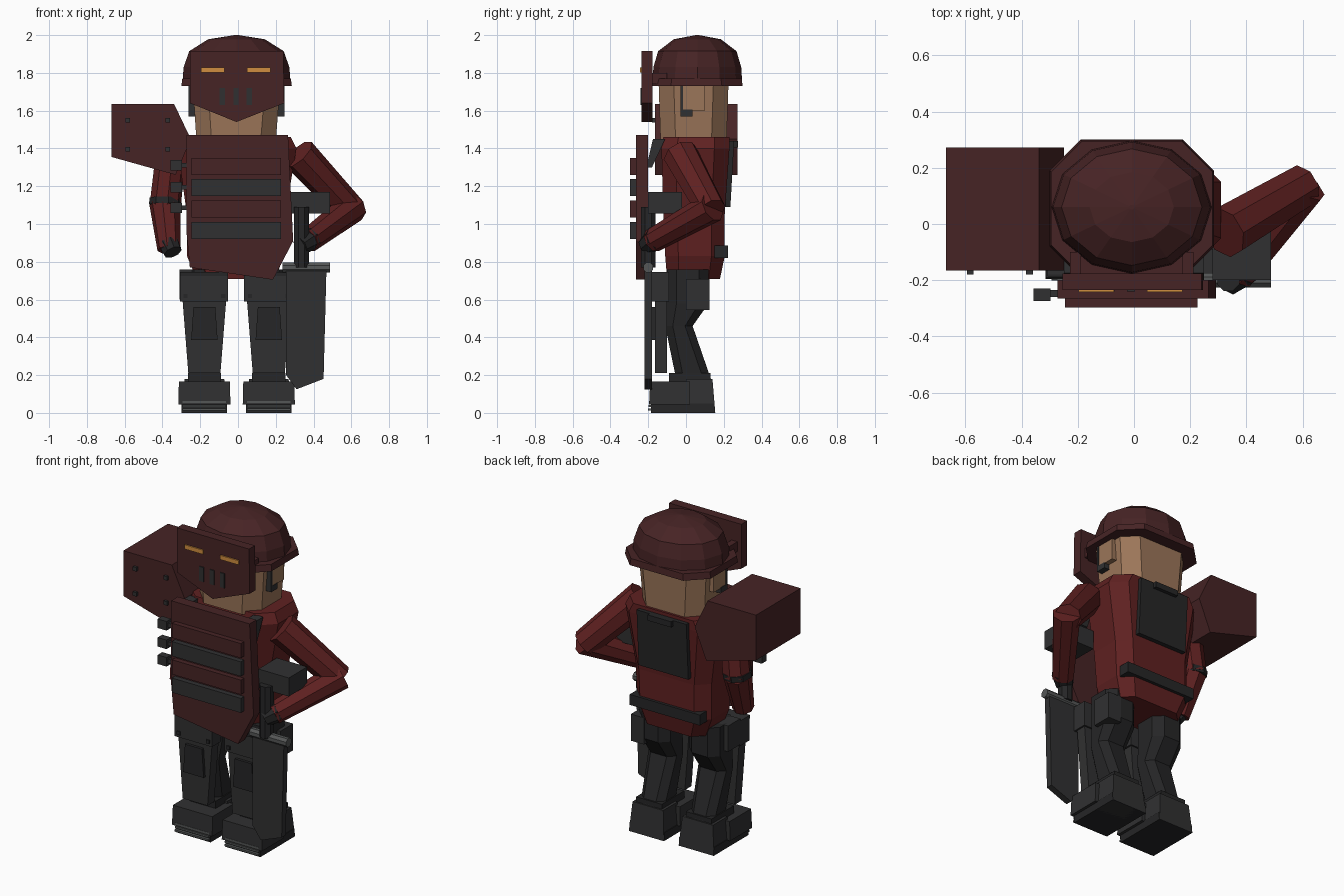
import bpy, bmesh
from math import cos, sin, pi
from mathutils import Vector

cube = bpy.data.objects.get("Cube")
if cube:
    bpy.data.objects.remove(cube)


def material(name, r, g, b):
    m = bpy.data.materials.new(name)
    m.use_nodes = True
    m.diffuse_color = (r, g, b, 1)
    m.node_tree.nodes["Principled BSDF"].inputs["Base Color"].default_value = (r, g, b, 1)
    return m


ARMOUR = material("maroon armour", .062, .017, .018)
CLOTH = material("red cloth", .115, .015, .015)
SKIN = material("tan skin", .33, .18, .1)
AMBER = material("amber glow", .63, .27, .05)
DARK = material("charcoal gear", .03, .03, .031)
BLACK = material("black trousers", .019, .019, .02)
GREY = material("grey metal", .09, .095, .095)


def finish(name, bm, mat):
    bmesh.ops.recalc_face_normals(bm, faces=bm.faces)
    mesh = bpy.data.meshes.new(name)
    bm.to_mesh(mesh)
    bm.free()
    mesh.materials.append(mat)
    ob = bpy.data.objects.new(name, mesh)
    bpy.context.collection.objects.link(ob)
    return ob


def loft(name, rings, mat):
    """Skin a stack of equal-length point rings and cap both ends."""
    bm = bmesh.new()
    loops = [[bm.verts.new(p) for p in ring] for ring in rings]
    n = len(loops[0])
    for a, b in zip(loops, loops[1:]):
        for i in range(n):
            j = (i + 1) % n
            bm.faces.new((a[i], a[j], b[j], b[i]))
    bm.faces.new(loops[0])
    bm.faces.new(loops[-1])
    return finish(name, bm, mat)


def rect(x0, x1, y0, y1, z, cut=0):
    """Rectangle ring at height z, with chamfered corners if cut is given."""
    if not cut:
        return [(x0, y0, z), (x1, y0, z), (x1, y1, z), (x0, y1, z)]
    return [(x0 + cut, y0, z), (x1 - cut, y0, z), (x1, y0 + cut, z), (x1, y1 - cut, z),
            (x1 - cut, y1, z), (x0 + cut, y1, z), (x0, y1 - cut, z), (x0, y0 + cut, z)]


def box(name, x, y, z, mat):
    return loft(name, [rect(*x, *y, z[0]), rect(*x, *y, z[1])], mat)


def plate(name, outline, y0, y1, mat):
    """Front outline (x, z) given a thickness along y."""
    return loft(name, [[(x, y, z) for x, z in outline] for y in (y0, y1)], mat)


def limb(name, a, b, r0, r1, mat, sides=8):
    a, b = Vector(a), Vector(b)
    q = (b - a).to_track_quat('Z', 'Y')
    angles = [2 * pi * (i + .5) / sides for i in range(sides)]
    return loft(name, [[c + q @ Vector((r * cos(t), r * sin(t), 0)) for t in angles]
                       for c, r in ((a, r0), (b, r1))], mat)


# Head and ears
loft("head", [rect(-.22, .2, -.135, .215, 1.44, .08), rect(-.24, .225, -.145, .225, 1.75, .08)], SKIN)
for side, s in (("right", -1), ("left", 1)):
    cx = -.008
    box(side + "_ear", (cx + s * .2, cx + s * .252), (-.02, .1), (1.6, 1.74), SKIN)
    box(side + "_headset_strap", (cx + s * .2, cx + s * .255), (-.028, -.016), (1.58, 1.74), DARK)
    box(side + "_headset_mic", (cx + s * .215, cx + s * .255), (-.028, .035), (1.57, 1.605), DARK)

# Helmet: octagonal brim and faceted dome
loft("helmet_brim", [rect(-.3, .285, -.19, .3, 1.73, .11), rect(-.295, .28, -.185, .295, 1.77, .11)], ARMOUR)
loft("helmet_dome", [[(-.008 + r * cos(i * pi / 6), .06 + .83 * r * sin(i * pi / 6), z) for i in range(12)]
                     for r, z in ((.285, 1.765), (.28, 1.83), (.25, 1.915), (.15, 1.978), (.01, 2.0))], ARMOUR)

# Visor with glowing eye slots and vents
plate("visor", [(-.255, 1.915), (.24, 1.915), (.245, 1.64), (-.008, 1.54), (-.255, 1.64)], -.235, -.177, ARMOUR)
for s in (-1, 1):
    ex = -.012 + s * .122
    box("eye_slot", (ex - .063, ex + .063), (-.243, -.234), (1.802, 1.828), AMBER)
    box("visor_arm", (-.008 + s * .2 - .02, -.008 + s * .2 + .02), (-.185, -.1), (1.74, 1.8), ARMOUR)
for vx in (-.083, -.011, .06):
    box("visor_vent", (vx - .014, vx + .014), (-.241, -.234), (1.63, 1.72), DARK)

# Torso
loft("torso", [rect(-.22, .2, -.1, .18, .71, .06), rect(-.27, .24, -.11, .205, .83, .07),
               rect(-.27, .25, -.12, .205, 1.05, .07), rect(-.32, .31, -.13, .23, 1.4, .08),
               rect(-.29, .28, -.12, .23, 1.46, .08)], CLOTH)

# Chest shield with ribs, mounts and side clips
plate("chest_shield", [(-.272, 1.47), (.265, 1.47), (.292, .91), (.185, .705), (-.255, .77), (-.272, .95)],
      -.265, -.2, ARMOUR)
for i, mat in enumerate((ARMOUR, DARK, ARMOUR, DARK)):
    top = 1.35 - i * .113
    box("shield_rib", (-.245, .227), (-.297, -.262), (top - .09, top), mat)
for s in (-1, 1):
    loft("shield_mount", [rect(s * .22 - .03, s * .22 + .03, -.21, -.18, 1.3),
                          rect(s * .22 - .03, s * .22 + .03, -.175, -.11, 1.45)], DARK)
for cz in (1.31, 1.195, 1.087):
    box("shield_clip", (-.358, -.297), (-.275, -.23), (cz - .028, cz + .028), DARK)
    box("clip_stem", (-.3, -.265), (-.26, -.235), (cz - .012, cz + .012), DARK)

# Back panel, handle and belt
loft("back_panel", [rect(-.18, .16, .18, .235, 1.09), rect(-.18, .16, .2, .255, 1.44)], BLACK)
box("back_handle", (-.09, .07), (.23, .275), (1.405, 1.44), BLACK)
box("back_belt", (-.25, .23), (.15, .222), (.82, .885), BLACK)

# Shoulder block with bolts
plate("shoulder_block", [(-.67, 1.635), (-.338, 1.635), (-.25, 1.45), (-.33, 1.26), (-.67, 1.355)],
      -.165, .272, ARMOUR)
for bx in (-.583, -.372):
    for bz in (1.55, 1.395):
        box("shoulder_bolt", (bx - .012, bx + .012), (-.18, -.16), (bz - .012, bz + .012), DARK)

# Right arm hangs beside the body
limb("right_upper_arm", (-.35, .04, 1.42), (-.385, .05, 1.1), .08, .083, CLOTH)
limb("right_elbow_band", (-.385, .05, 1.135), (-.386, .045, 1.1), .086, .086, BLACK)
limb("right_forearm", (-.387, .05, 1.11), (-.365, -.04, .865), .083, .062, CLOTH)
limb("right_hand", (-.367, -.035, .9), (-.345, -.065, .85), .058, .05, BLACK)

# Left arm bends out and forward to the weapon grip
limb("left_upper_arm", (.32, -.03, 1.37), (.6, .135, 1.07), .095, .08, CLOTH)
limb("left_forearm", (.61, .14, 1.09), (.37, -.18, .91), .082, .064, CLOTH)
limb("left_hand", (.39, -.16, .925), (.33, -.21, .885), .064, .05, BLACK)
box("forearm_pouch", (.28, .488), (-.2, -.02), (1.055, 1.17), DARK)

# Broad blade with crossbar and grip
plate("blade", [(.255, .75), (.468, .75), (.453, .18), (.31, .125), (.255, .2)], -.22, -.18, DARK)
limb("blade_crossbar", (.235, -.2, .77), (.488, -.2, .77), .028, .028, GREY)
limb("blade_grip", (.336, -.2, .77), (.336, -.2, 1.09), .042, .042, BLACK)

# Legs
for side, cx in (("right", -.178), ("left", .163)):
    loft(side + "_leg", [rect(cx - .105, cx + .105, -.1, .12, .76, .05),
                         rect(cx - .105, cx + .105, -.1, .12, .58, .05),
                         rect(cx - .095, cx + .095, -.11, .035, .46, .04),
                         rect(cx - .08, cx + .08, -.05, .135, .17, .04)], BLACK)
    box(side + "_thigh_guard", (cx - .13, cx + .125), (-.18, -.09), (.59, .745), DARK)
    box(side + "_thigh_guard_lip", (cx - .13, cx + .125), (-.187, -.17), (.725, .745), BLACK)
    for s in (-1, 1):
        box(side + "_guard_bolt", (cx + s * .1 - .011, cx + s * .1 + .011), (-.187, -.17), (.607, .629), BLACK)
    loft(side + "_shin_guard", [rect(cx - .085, cx + .085, -.165, -.1, .21),
                                rect(cx - .115, cx + .115, -.165, -.1, .59)], DARK)
    plate(side + "_knee_pad", [(cx - .07, .385), (cx + .07, .385), (cx + .058, .56), (cx - .058, .56)],
          -.182, -.16, BLACK)

    # Boot: toe box, heel, ankle cuff and stepped sole
    loft(side + "_boot_toe", [rect(cx - .138, cx + .138, -.195, .02, .045),
                              rect(cx - .135, cx + .135, -.19, .02, .165)], DARK)
    loft(side + "_boot_heel", [rect(cx - .12, cx + .12, 0, .155, 0),
                               rect(cx - .105, cx + .105, 0, .14, .18)], DARK)
    box(side + "_boot_cuff", (cx - .088, cx + .088), (-.09, .13), (.15, .21), BLACK)
    box(side + "_sole", (cx - .12, cx + .12), (-.185, .15), (0, .05), BLACK)
    for i in range(3):
        z = .012 + i * .02
        box(side + "_sole_tread", (cx - .115, cx + .115), (-.202 + .003 * i, -.18), (z, z + .011), GREY)

# Hip pouches
box("left_hip_pouch", (.2, .29), (0, .125), (.545, .71), DARK)
box("right_hip_pouch", (-.31, -.22), (-.09, .03), (.6, .76), DARK)
